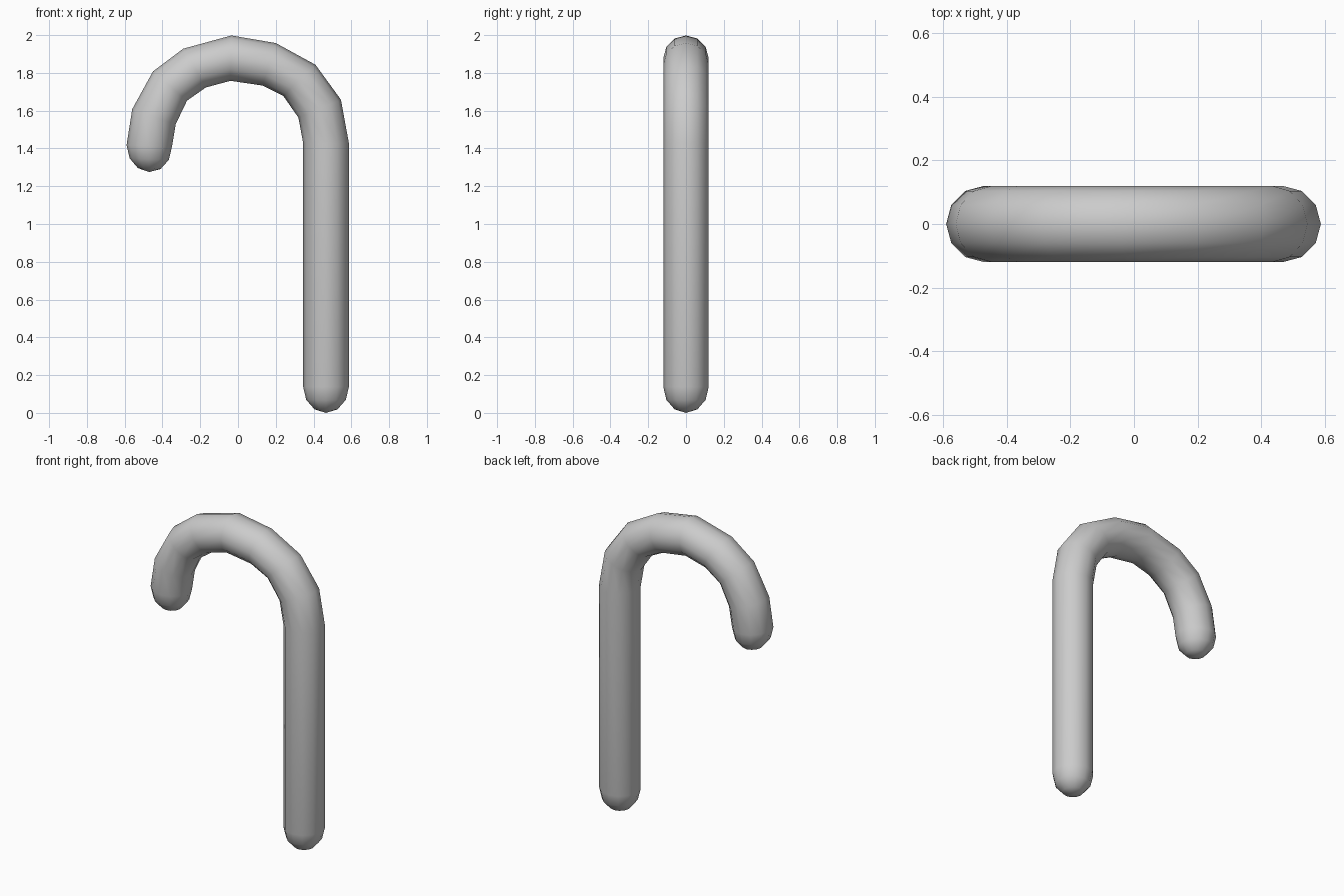
import bpy
import bmesh
from math import cos, sin, pi
from mathutils import Vector

default = bpy.data.objects.get("Cube")
if default:
    bpy.data.objects.remove(default, do_unlink=True)

SIDES = 12
R = 0.12
CAP = 0.138
Y = Vector((0, R, 0))

# Bend stations: outer (x, z) and inner (x, z) edge of the tube
bend = [((-0.59, 1.42), (-0.35, 1.41)), ((-0.56, 1.61), (-0.33, 1.53)),
        ((-0.45, 1.81), (-0.27, 1.655)), ((-0.29, 1.93), (-0.17, 1.725)),
        ((-0.035, 2.0), (-0.04, 1.76)), ((0.2, 1.96), (0.13, 1.735)),
        ((0.41, 1.845), (0.24, 1.68)), ((0.545, 1.66), (0.32, 1.565)),
        ((0.587, 1.43), (0.345, 1.43)), ((0.587, 0.14), (0.345, 0.14))]

stations = []
for outer, inner in bend:
    o, i = Vector((outer[0], 0, outer[1])), Vector((inner[0], 0, inner[1]))
    stations.append(((o + i) / 2, (o - i) / 2, 1.0))


def cap_rings(station):
    """Shrinking rings of a rounded end that points down."""
    centre, half, _ = station
    return [(centre - Vector((0, 0, CAP * sin(a))), half, cos(a))
            for a in (pi / 6, pi / 3)]


rings = cap_rings(stations[0])[::-1] + stations + cap_rings(stations[-1])

# Skin the rings into one tube and close both rounded ends
bm = bmesh.new()
loops = [[bm.verts.new(c + (h * cos(2 * pi * k / SIDES) + Y * sin(2 * pi * k / SIDES)) * s)
          for k in range(SIDES)] for c, h, s in rings]
for a, b in zip(loops, loops[1:]):
    for k in range(SIDES):
        n = (k + 1) % SIDES
        bm.faces.new((a[k], a[n], b[n], b[k]))
for loop, station in ((loops[0], stations[0]), (loops[-1], stations[-1])):
    tip = bm.verts.new(station[0] - Vector((0, 0, CAP)))
    for k in range(SIDES):
        bm.faces.new((loop[k], loop[(k + 1) % SIDES], tip))
lowest = min(v.co.z for v in bm.verts)
bmesh.ops.translate(bm, verts=bm.verts, vec=(0, 0, -lowest))
bmesh.ops.recalc_face_normals(bm, faces=bm.faces)
for face in bm.faces:
    face.smooth = True

mesh = bpy.data.meshes.new("hooked_cane")
bm.to_mesh(mesh)
bm.free()
cane = bpy.data.objects.new("hooked_cane", mesh)
bpy.context.collection.objects.link(cane)

# Plain grey finish
grey = bpy.data.materials.new("light_grey")
grey.use_nodes = True
colour = (0.6, 0.6, 0.6, 1)
grey.diffuse_color = colour
grey.node_tree.nodes["Principled BSDF"].inputs["Base Color"].default_value = colour
mesh.materials.append(grey)
